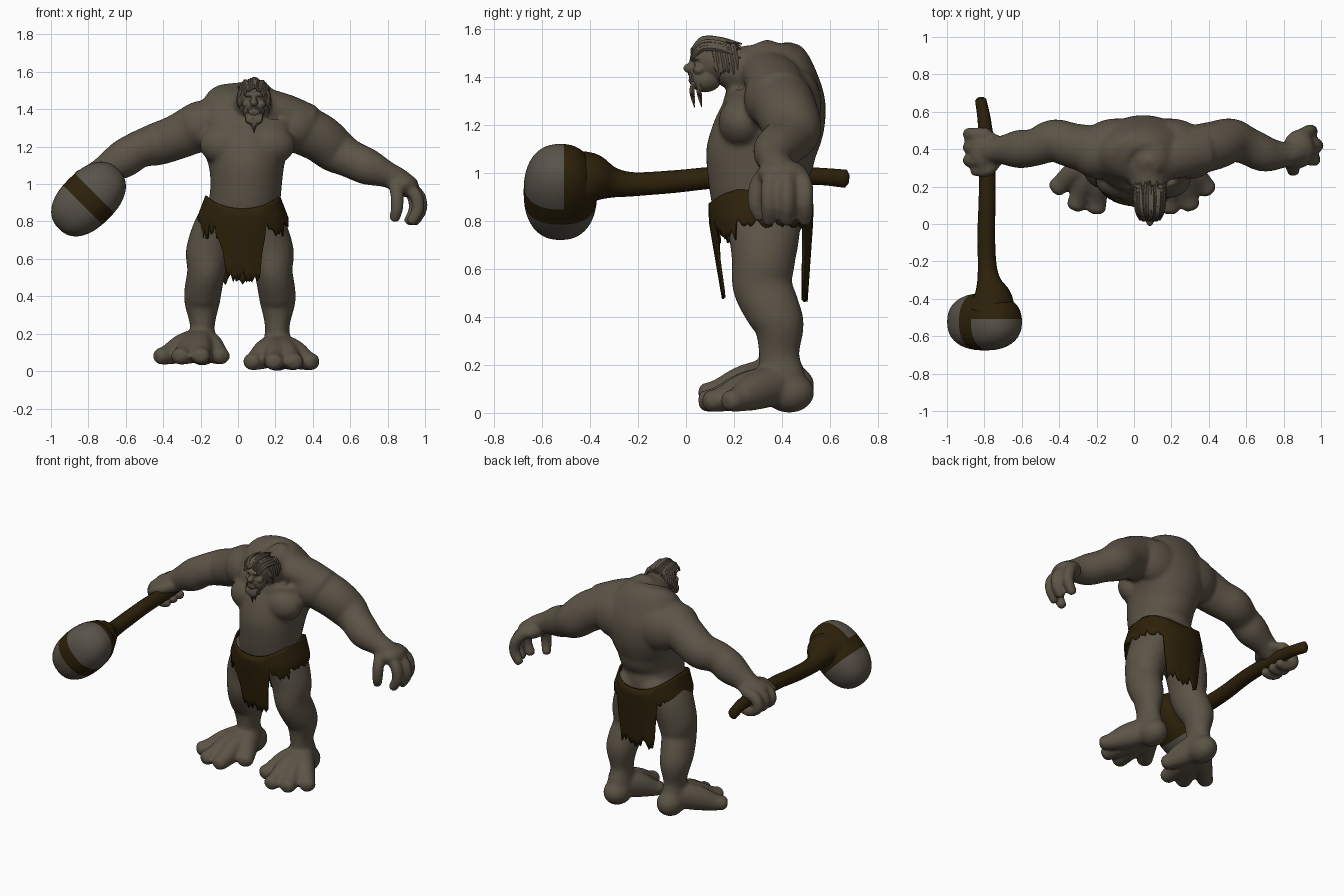
import bpy, bmesh, math, random
from mathutils import Vector, Matrix

random.seed(4)
if "Cube" in bpy.data.objects:
    bpy.data.objects.remove(bpy.data.objects["Cube"], do_unlink=True)
Y, Z = Vector((0, 1, 0)), Vector((0, 0, 1))


def material(name, rgb):
    m = bpy.data.materials.new(name)
    m.use_nodes = True
    m.diffuse_color = (*rgb, 1)
    bsdf = next(n for n in m.node_tree.nodes if n.type == 'BSDF_PRINCIPLED')
    bsdf.inputs["Base Color"].default_value = (*rgb, 1)
    bsdf.inputs["Roughness"].default_value = 0.9
    return m


SKIN = material("grey brown skin", (0.106, 0.087, 0.061))
BROWN = material("dark brown hide", (0.026, 0.015, 0.003))
STONE = material("grey stone", (0.1, 0.087, 0.068))


def loft(bm, points, ref=Y, sides=16, steps=4):
    """Smooth tube through (x, y, z, width radius[, depth radius]) points."""
    p = [Vector((*q, q[3])) if len(q) == 4 else Vector(q) for q in points]
    p = [p[0] * 2 - p[1]] + p + [p[-1] * 2 - p[-2]]
    path = []
    for i in range(1, len(p) - 2):
        a, b, c, d = p[i - 1:i + 3]
        for k in range(steps):
            t = k / steps
            path.append((b * 2 + (c - a) * t + (a * 2 - b * 5 + c * 4 - d) * t * t
                         + (b * 3 - a - c * 3 + d) * t ** 3) * 0.5)
    path.append(p[-2].copy())
    # rounded ends
    for end, nxt, at in ((path[0], path[1], 0), (path[-1], path[-2], len(path) + 1)):
        out = (Vector(end[:3]) - Vector(nxt[:3])).normalized() * min(end[3], end[4]) * 0.4
        path.insert(at, Vector((*(Vector(end[:3]) + out), end[3] * 0.55, end[4] * 0.55)))
    rings = []
    for i, q in enumerate(path):
        d = Vector(path[min(i + 1, len(path) - 1)][:3]) - Vector(path[max(i - 1, 0)][:3])
        side = d.cross(ref).normalized()
        deep = side.cross(d).normalized()
        ring = []
        for k in range(sides):
            a = 2 * math.pi * k / sides
            ring.append(bm.verts.new(Vector(q[:3]) + side * q[3] * math.cos(a)
                                     + deep * q[4] * math.sin(a)))
        rings.append(ring)
    for r, s in zip(rings, rings[1:]):
        for k in range(sides):
            j = (k + 1) % sides
            bm.faces.new((r[k], r[j], s[j], s[k]))
    bm.faces.new(rings[0])
    bm.faces.new(rings[-1])


def ball(bm, centre, radii):
    bmesh.ops.create_uvsphere(bm, u_segments=24, v_segments=16, radius=1,
                              matrix=Matrix.Translation(centre) @ Matrix.Diagonal((*radii, 1)))


def finish(name, bm, mats, voxel=0, smooth=0, thick=0):
    bmesh.ops.recalc_face_normals(bm, faces=bm.faces)
    mesh = bpy.data.meshes.new(name)
    bm.to_mesh(mesh)
    bm.free()
    ob = bpy.data.objects.new(name, mesh)
    bpy.context.scene.collection.objects.link(ob)
    for m in mats:
        mesh.materials.append(m)
    if voxel:
        mod = ob.modifiers.new("fuse", 'REMESH')
        mod.mode, mod.voxel_size, mod.use_smooth_shade = 'VOXEL', voxel, True
        mod = ob.modifiers.new("soften", 'SMOOTH')
        mod.factor, mod.iterations = 0.5, smooth
    if thick:
        ob.modifiers.new("thickness", 'SOLIDIFY').thickness = thick
    bpy.ops.object.select_all(action='DESELECT')
    ob.select_set(True)
    bpy.context.view_layer.objects.active = ob
    if not voxel:
        bpy.ops.object.shade_smooth_by_angle(angle=math.radians(50))


# Body: torso, muscles, limbs, fused into one skin
body = bmesh.new()
loft(body, [(.02, .32, .72, .15, .14), (.03, .31, .85, .19, .19), (.04, .295, .95, .19, .2),
            (.045, .305, 1.05, .195, .225), (.045, .325, 1.13, .21, .225), (.045, .36, 1.22, .245, .22),
            (.055, .37, 1.32, .28, .208), (.06, .365, 1.40, .255, .175), (.075, .34, 1.45, .19, .15),
            (.085, .32, 1.487, .12, .12), (.085, .31, 1.51, .08, .08)], sides=32)
loft(body, [(.07, .36, 1.41, .13), (.08, .22, 1.43, .1), (.085, .13, 1.45, .07)], ref=Z)
for s in (-1, 1):
    ball(body, (.05 + s * .115, .235, 1.21), (.14, .1, .11))      # pectorals
    ball(body, (.055 + s * .25, .38, 1.31), (.14, .14, .135))     # shoulders
    ball(body, (.05 + s * .14, .45, 1.29), (.18, .115, .15))      # shoulder blades
    ball(body, (.03 + s * .08, .42, .84), (.11, .09, .1))         # buttocks
    loft(body, [(.085 + s * .03, .33, 1.43, .09, .11), (.085 + s * .16, .365, 1.385, .1, .12),
                (.07 + s * .3, .39, 1.32, .11, .12)])             # trapezius
    leg = [(.10, .31, .86, .1, .16), (.14, .325, .75, .115, .15), (.17, .322, .63, .12, .132),
           (.18, .318, .53, .102, .125), (.197, .36, .43, .1, .116), (.202, .388, .36, .094, .104),
           (.2, .388, .24, .066, .084), (.2, .4, .14, .076, .1), (.2, .4, .08, .078, .095)]
    loft(body, [(.01 + s * u, *rest) for u, *rest in leg], sides=24)

# Feet: four splayed toes each, the right foot slightly raised
for x, lift, tips in ((.21, 0, ((.06, .17), (.19, .06), (.31, .08), (.41, .17))),
                      (-.19, .03, ((-.08, .19), (-.2, .06), (-.32, .08), (-.43, .18)))):
    ball(body, (x, .43, .085 + lift), (.085, .105, .085))
    for tip in tips:
        toe = []
        for t, z, w, h in ((0, .125, .08, .085), (.45, .09, .066, .08),
                           (.78, .057, .054, .054), (.97, .048, .049, .044)):
            c = Vector((x, .39)).lerp(Vector(tip), t)
            toe.append((c.x, c.y, z + lift, w, h))
        loft(body, toe, ref=Z)

# Arms
loft(body, [(-.2, .39, 1.31, .135), (-.33, .42, 1.25, .12), (-.43, .445, 1.215, .115),
            (-.53, .41, 1.185, .1), (-.62, .4, 1.13, .102), (-.72, .395, 1.075, .073),
            (-.78, .39, 1.04, .066), (-.82, .39, 1.025, .055)], sides=24)
loft(body, [(.3, .39, 1.31, .135), (.43, .42, 1.25, .13), (.52, .445, 1.18, .12),
            (.6, .42, 1.135, .102), (.7, .375, 1.09, .097), (.8, .37, 1.05, .07),
            (.86, .38, 1.02, .065), (.92, .4, .975, .06)], sides=24)

# Hands: the right one curls round the shaft, the left one hangs open
ball(body, (-.78, .39, 1.045), (.1, .105, .045))
for y in (.34, .41, .48):
    loft(body, [(-.78, y, 1.045, .037), (-.86, y, 1.02, .037), (-.88, y, .96, .035),
                (-.82, y, .92, .033), (-.76, y, .925, .029)])
loft(body, [(-.73, .36, 1.04, .038), (-.78, .29, 1.035, .036), (-.86, .285, .995, .03)], ref=Z)
ball(body, (.88, .4, 1.0), (.085, .105, .055))
for y, out in ((.345, -.015), (.42, 0), (.495, -.03)):
    loft(body, [(.89, .41 + (y - .41) * .7, .995, .039), (.965 + out, y, .94, .036),
                (.977 + out, y, .865, .035), (.94 + out, y, .795, .03)])
loft(body, [(.84, .35, 1.01, .04), (.85, .3, .95, .037), (.85, .29, .87, .034),
            (.835, .31, .81, .029)])
finish("body", body, [SKIN], voxel=0.011, smooth=10)

# Head with brow, nose, cheeks, lips and ears
HX = .085
head = bmesh.new()
ball(head, (HX, .13, 1.465), (.073, .095, .085))
ball(head, (HX, .08, 1.39), (.057, .068, .055))
ball(head, (HX, .043, 1.478), (.056, .028, .016))
ball(head, (HX, .018, 1.435), (.021, .029, .021))
ball(head, (HX, .032, 1.458), (.012, .02, .025))
for z in (1.402, 1.385):
    ball(head, (HX, .026, z), (.032, .016, .008))
for s in (-1, 1):
    ball(head, (HX + s * .037, .055, 1.428), (.026, .026, .022))
    ball(head, (HX + s * .028, .046, 1.455), (.012, .012, .009))
    ball(head, (HX + s * .077, .145, 1.45), (.012, .03, .04))
finish("head", head, [SKIN], voxel=0.005, smooth=3)

# Hair swept back, side locks, beard and moustache
hair = bmesh.new()
for i in range(13):
    dx = (i - 6) * .0115
    drop = dx * dx * 7 + random.uniform(0, .012)
    loft(hair, [(HX + dx * .75, .022, 1.515 - drop, .006, .005), (HX + dx * .95, .07, 1.56 - drop, .014, .012),
                (HX + dx * 1.05, .15, 1.555 - drop, .015, .013),
                (HX + dx * 1.1, .235 - random.uniform(0, .03), 1.54 - drop * 1.5, .003, .003)], ref=Z, sides=6)
for s in (-1, 1):
    for i in range(5):
        y = .115 + i * .02
        loft(hair, [(HX + s * .055, y, 1.53, .014), (HX + s * .078, y + .01, 1.48, .012),
                    (HX + s * .083, y + .02, 1.43, .009),
                    (HX + s * .08, y + .025, 1.375 + random.uniform(0, .05), .002)], sides=6)
    loft(hair, [(HX + s * .004, .015, 1.412, .007), (HX + s * .03, .022, 1.4, .008),
                (HX + s * .04, .03, 1.35, .003)], sides=6)
for i in range(9):
    dx = (i - 4) * .01
    for y in (.03, .06):
        loft(hair, [(HX + dx, y, 1.375, .01), (HX + dx * .8, y - .005, 1.335, .012),
                    (HX + dx * .3, y + .005, 1.27 + abs(dx) * 1.2 + random.uniform(0, .012), .002)], sides=6)
finish("hair_and_beard", hair, [SKIN])

# Loincloth: a ring whose torn lower edge hangs in a front and a back flap
cloth = bmesh.new()
COLS, ROWS = 112, 9
grid = []
for c in range(COLS):
    a = 2 * math.pi * c / COLS
    sx, cy = (math.copysign(abs(f) ** 0.88, f) for f in (math.sin(a), math.cos(a)))
    top = .87 + .07 * sx * sx
    width = .125 if cy > 0 else .155
    reach = min(1, max(0, (width - abs(sx) * .24) / .04))
    hang = reach * reach * (3 - 2 * reach)
    low = .79 - .31 * hang + random.uniform(-.02, .02 + .03 * hang)
    if .45 < abs(sx) < .9 and cy > 0:
        low -= random.uniform(0, .07)
    column = []
    for r in range(ROWS):
        z = top + (low - top) * r / (ROWS - 1)
        rx = .195 + .05 * min(1, max(0, (.95 - z) / .13))
        ry = .218 - max(0, .8 - z) * (.17 if cy > 0 else .07)
        column.append(cloth.verts.new((.025 + rx * sx, .312 - ry * cy, z)))
    grid.append(column)
for c in range(COLS):
    g, h = grid[c], grid[(c + 1) % COLS]
    for r in range(ROWS - 1):
        cloth.faces.new((g[r], h[r], h[r + 1], g[r + 1]))
finish("loincloth", cloth, [BROWN], thick=0.01)

# Club: wooden shaft flaring into the binding
shaft = bmesh.new()
loft(shaft, [(-.82, .665, .975, .03, .038), (-.8, .55, .985, .036), (-.787, .38, .985, .043),
             (-.785, .15, .982, .045), (-.79, -.05, .963, .047), (-.785, -.22, .952, .05),
             (-.775, -.31, .96, .066), (-.76, -.385, .975, .106), (-.765, -.45, .965, .135)], ref=Z)
finish("club_shaft", shaft, [BROWN])

# Club head: blocky stone with a hide strap, its upper half wrapped at the back
stone = bmesh.new()
bmesh.ops.create_uvsphere(stone, u_segments=48, v_segments=32, radius=1)
for v in stone.verts:
    v.co = [math.copysign(abs(c) ** .86, c) * r for c, r in zip(v.co, (.15, .153, .225))]
for spot, axis in (((0, 0, .045), Z), ((0, 0, -.045), Z), ((0, .015, 0), Y)):
    bmesh.ops.bisect_plane(stone, geom=stone.verts[:] + stone.edges[:] + stone.faces[:],
                           plane_co=spot, plane_no=axis)
for f in stone.faces:
    m = f.calc_center_median()
    f.material_index = int(abs(m.z) < .045 or (m.z > 0 and m.y > .015))
stone.transform(Matrix.Translation((-.799, -.523, .92)) @ Matrix.Rotation(math.radians(45), 4, 'Y'))
finish("club_head", stone, [STONE, BROWN])
